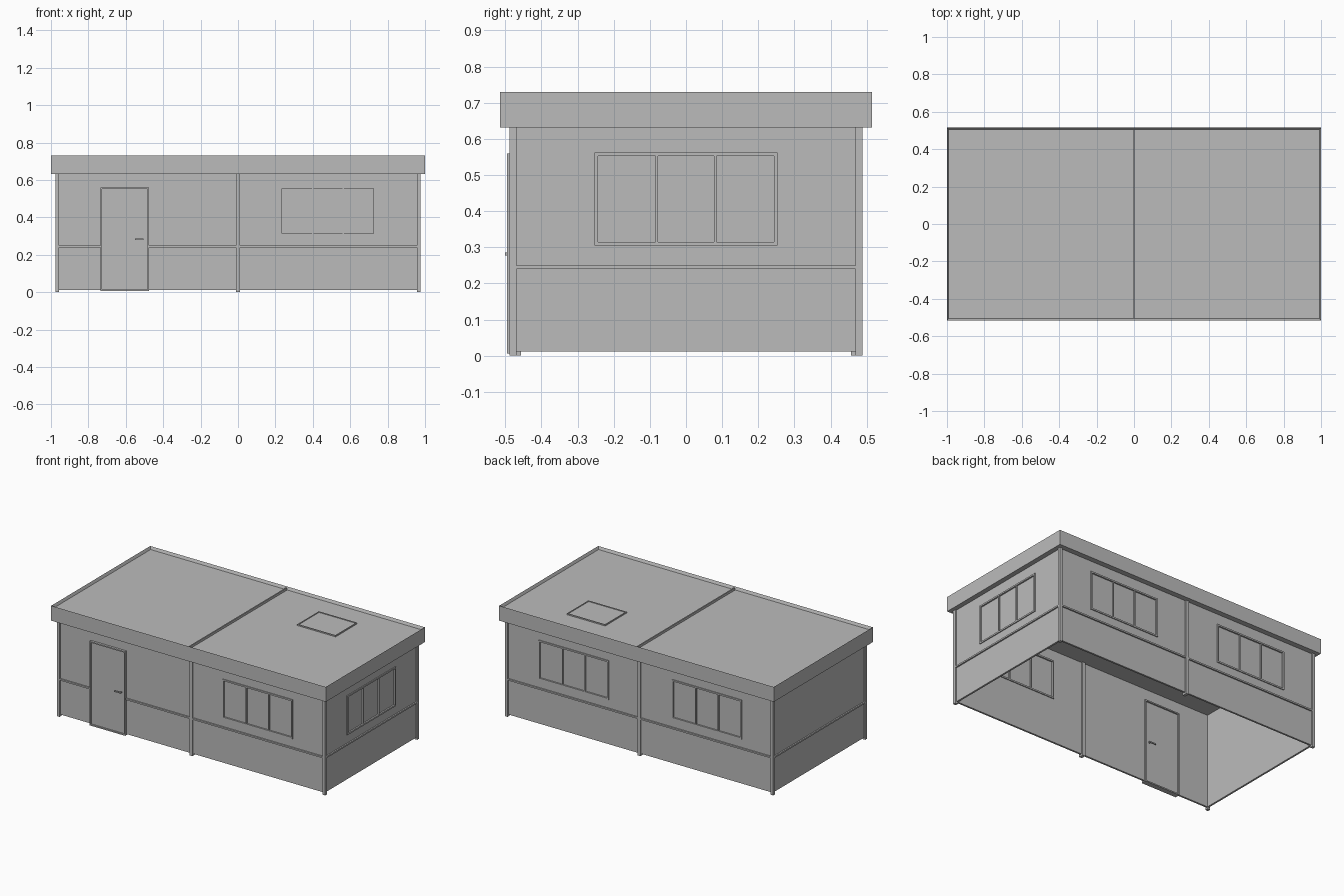
import bpy, bmesh
from math import radians
from mathutils import Matrix

cube = bpy.data.objects.get("Cube")
if cube:
    bpy.data.objects.remove(cube, do_unlink=True)

grey = bpy.data.materials.new("plain_grey")
grey.use_nodes = True
grey.diffuse_color = (0.5, 0.5, 0.5, 1)
grey.node_tree.nodes["Principled BSDF"].inputs["Base Color"].default_value = (0.5, 0.5, 0.5, 1)

# Overall sizes
POST_X, POST_Y, POST_W = 0.977, 0.489, 0.02
WALL_X, WALL_Y, THICK = 0.968, 0.48, 0.012
BASE, EAVES, TOP = 0.012, 0.632, 0.73
RAIL = (0.24, 0.25)
SILL, HEAD = 0.305, 0.563


def add_box(bm, x0, x1, y0, y1, z0, z1):
    m = Matrix.Translation(((x0 + x1) / 2, (y0 + y1) / 2, (z0 + z1) / 2))
    m = m @ Matrix.Diagonal((x1 - x0, y1 - y0, z1 - z0, 1))
    return bmesh.ops.create_cube(bm, size=1, matrix=m)["verts"]


def add_ring(bm, outer, inner, y0, y1):
    """Rectangular plate with a rectangular hole; rects are (x0, x1, z0, z1)."""
    def loop(r, y):
        x0, x1, z0, z1 = r
        return [bm.verts.new(c) for c in ((x0, y, z0), (x1, y, z0), (x1, y, z1), (x0, y, z1))]
    loops = [loop(outer, y0), loop(inner, y0), loop(inner, y1), loop(outer, y1)]
    for a, b in zip(loops, loops[1:] + loops[:1]):
        for i in range(4):
            j = (i + 1) % 4
            bm.faces.new((a[i], a[j], b[j], b[i]))


def shrink(r, d):
    return (r[0] + d, r[1] - d, r[2] + d, r[3] - d)


def finish(bm, name, angle=0):
    bmesh.ops.rotate(bm, verts=bm.verts, matrix=Matrix.Rotation(radians(angle), 3, "Z"))
    bmesh.ops.recalc_face_normals(bm, faces=bm.faces)
    me = bpy.data.meshes.new(name)
    bm.to_mesh(me)
    bm.free()
    me.materials.append(grey)
    ob = bpy.data.objects.new(name, me)
    bpy.context.scene.collection.objects.link(ob)
    return ob


def boxes(name, *items, angle=0):
    bm = bmesh.new()
    for b in items:
        add_box(bm, *b)
    return finish(bm, name, angle)


def ring(name, outer, inner, y0, y1, angle=0):
    bm = bmesh.new()
    add_ring(bm, outer, inner, y0, y1)
    return finish(bm, name, angle)


def window(name, centre, half, dist, angle):
    """Framed window with three panes, returns its opening."""
    opening = (centre - half, centre + half, SILL, HEAD)
    inside = shrink(opening, 0.01)
    y0, y1 = -dist - 0.006, -dist + THICK + 0.006
    ring(name + "_frame", opening, inside, y0, y1, angle)
    third = (inside[1] - inside[0]) / 3
    bars = [inside[0] + third * k for k in (1, 2)]
    boxes(name + "_mullions", *[(x - 0.004, x + 0.004, y0 + 0.002, y1 - 0.002, inside[2], inside[3])
                                for x in bars], angle=angle)
    mid = -dist + THICK / 2
    boxes(name + "_glass", (inside[0], inside[1], mid - 0.002, mid + 0.002, inside[2], inside[3]),
          angle=angle)
    return opening


def bay(name, u0, u1, dist, face, angle, opening=None, door=False):
    """Wall panel between two posts, with its dado rail."""
    rect = (u0, u1, BASE, EAVES)
    if opening:
        ring(name + "_wall", rect, opening, -dist, -dist + THICK, angle)
    else:
        boxes(name + "_wall", (u0, u1, -dist, -dist + THICK, BASE, EAVES), angle=angle)
    spans = [(u0, opening[0]), (opening[1], u1)] if door else [(u0, u1)]
    boxes(name + "_rail", *[(a, b, -face, -dist, *RAIL) for a, b in spans], angle=angle)


# Posts
for side, s in (("left", 1), ("right", -1)):
    for end, e in (("back", 1), ("front", -1)):
        x = sorted((s * POST_X, s * (POST_X - POST_W)))
        y = sorted((e * POST_Y, e * (POST_Y - POST_W)))
        boxes(f"{end}_{side}_post", (*x, *y, 0, EAVES))
for end, e in (("back", 1), ("front", -1)):
    y = sorted((e * POST_Y, e * (POST_Y - 0.032)))
    boxes(end + "_middle_post", (-POST_W / 2, POST_W / 2, *y, 0, EAVES))

# Front wall with door and window
IN, OUT = POST_W / 2, POST_X - POST_W
door_hole = (-0.735, -0.475, BASE + 0.002, 0.56)
bay("front_right", -OUT, -IN, WALL_Y, POST_Y, 0, door_hole, door=True)
bay("front_left", IN, OUT, WALL_Y, POST_Y, 0, window("front_window", 0.48, 0.255, WALL_Y, 0))

# Back wall with two windows
for name, c, (a, b) in (("back_left", -0.48, (-OUT, -IN)), ("back_right", 0.49, (IN, OUT))):
    bay(name, a, b, WALL_Y, POST_Y, 180, window(name + "_window", c, 0.255, WALL_Y, 180))

# End walls
END = POST_Y - POST_W
bay("left_end", -END, END, WALL_X, POST_X, 90, window("end_window", 0, 0.253, WALL_X, 90))
bay("right_end", -END, END, WALL_X, POST_X, -90)

# Door
frame = (door_hole[0], door_hole[1], 0.006, door_hole[3])
leaf = shrink(frame, 0.008)
ring("door_frame", frame, leaf, -0.495, -0.46)
boxes("door_leaf", (leaf[0], leaf[1], -0.486, -0.47, leaf[2], leaf[3]))
boxes("door_handles",
      (-0.552, -0.505, -0.501, -0.496, 0.278, 0.286), (-0.513, -0.505, -0.497, -0.485, 0.278, 0.286),
      (-0.552, -0.505, -0.46, -0.455, 0.278, 0.286), (-0.513, -0.505, -0.471, -0.459, 0.278, 0.286))

# Roof with a raised rim and a middle ridge
bm = bmesh.new()
add_box(bm, -1, 1, -0.515, 0.515, EAVES, TOP)
top = max(bm.faces, key=lambda f: f.calc_center_median().z)
bmesh.ops.inset_individual(bm, faces=[top], thickness=0.012, depth=0)
for v in top.verts:
    v.co.z -= 0.018
bm.normal_update()
bmesh.ops.inset_individual(bm, faces=[top], thickness=0.0005, depth=0)
finish(bm, "roof")
DECK = TOP - 0.018
boxes("roof_ridge", (-0.004, 0.004, -0.503, 0.503, DECK, TOP - 0.003))

# Roof hatch: a thin kerb around a flat lid
x0, x1, y0, y1, k = 0.34, 0.62, 0.13, 0.355, 0.006
boxes("hatch_kerb",
      (x0, x1, y0, y0 + k, DECK, DECK + 0.008), (x0, x1, y1 - k, y1, DECK, DECK + 0.008),
      (x0, x0 + k, y0 + k, y1 - k, DECK, DECK + 0.008), (x1 - k, x1, y0 + k, y1 - k, DECK, DECK + 0.008))
boxes("hatch_lid", (x0 + k, x1 - k, y0 + k, y1 - k, DECK, DECK + 0.004))
